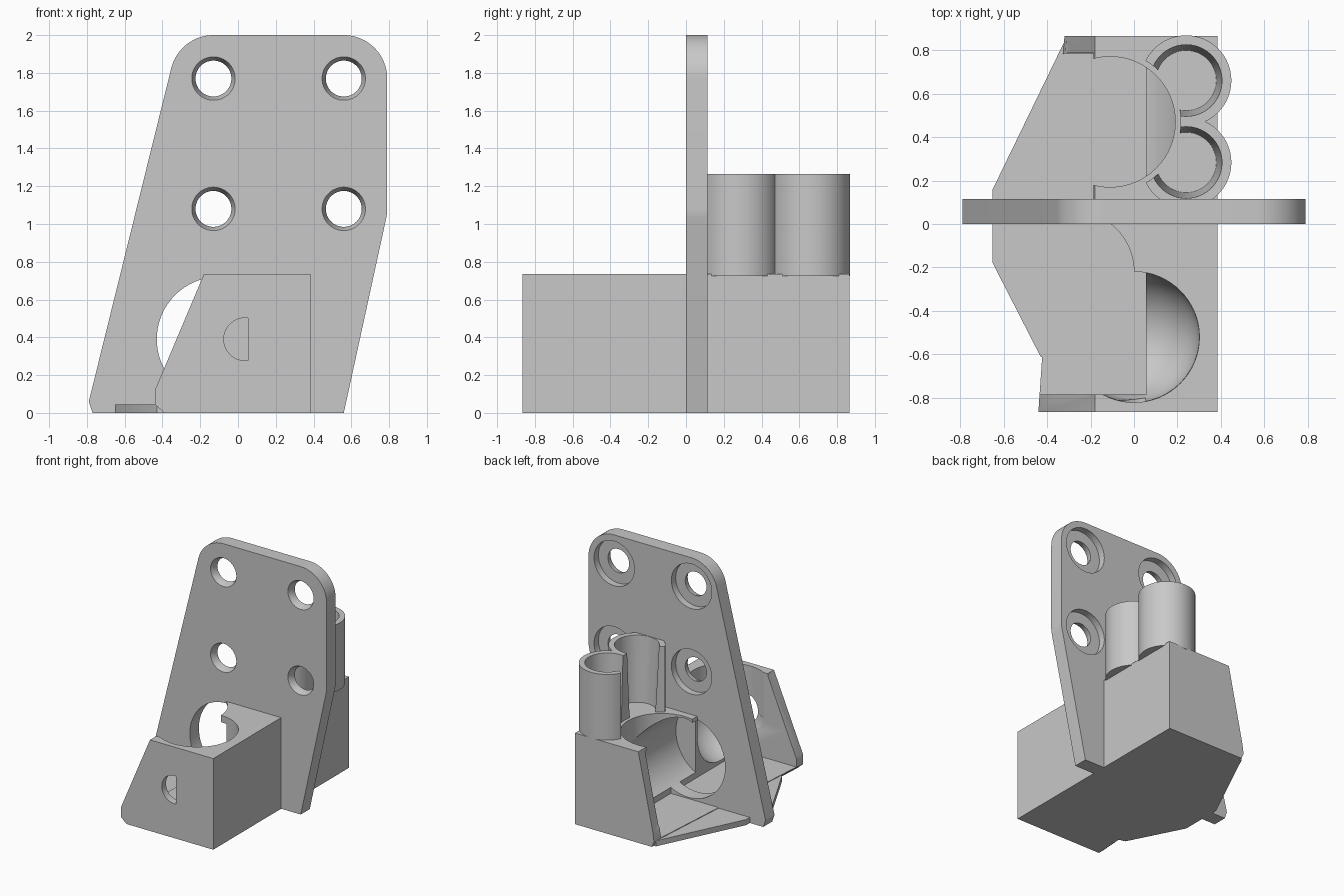
import bpy, bmesh, math
from mathutils import Matrix, Vector

old = bpy.data.objects.get("Cube")
if old:
    bpy.data.objects.remove(old, do_unlink=True)

grey = bpy.data.materials.new("plain grey")
grey.use_nodes = True
grey.diffuse_color = (0.58, 0.58, 0.58, 1)
grey.node_tree.nodes["Principled BSDF"].inputs["Base Color"].default_value = (0.58, 0.58, 0.58, 1)


def finish(name, bm):
    bmesh.ops.triangulate(bm, faces=bm.faces)
    bmesh.ops.recalc_face_normals(bm, faces=bm.faces)
    mesh = bpy.data.meshes.new(name)
    bm.to_mesh(mesh)
    bm.free()
    mesh.materials.append(grey)
    ob = bpy.data.objects.new(name, mesh)
    bpy.context.scene.collection.objects.link(ob)
    return ob


def loft(name, ring_a, ring_b):
    """Solid between two matching rings of 3D points."""
    bm = bmesh.new()
    a = [bm.verts.new(p) for p in ring_a]
    b = [bm.verts.new(p) for p in ring_b]
    bm.faces.new(a)
    bm.faces.new(b[::-1])
    for i in range(len(a)):
        j = (i + 1) % len(a)
        bm.faces.new((a[i], b[i], b[j], a[j]))
    return finish(name, bm)


def along_y(name, pts, y0, y1):
    return loft(name, [(x, y0, z) for x, z in pts], [(x, y1, z) for x, z in pts])


def along_z(name, pts, z0, z1):
    return loft(name, [(x, y, z0) for x, y in pts], [(x, y, z1) for x, y in pts])


def arc(cx, cy, r, start=0, end=360, n=64):
    full = end - start == 360
    steps = [start + (end - start) * i / n for i in range(n if full else n + 1)]
    return [(cx + r * math.cos(math.radians(t)), cy + r * math.sin(math.radians(t))) for t in steps]


def rect(x0, x1, z0, z1):
    return [(x0, z0), (x1, z0), (x1, z1), (x0, z1)]


def volume(mesh):
    bm = bmesh.new()
    bm.from_mesh(mesh)
    v = bm.calc_volume()
    bm.free()
    return v


def combine(ob, tools, operation="DIFFERENCE"):
    """Apply booleans one by one, keeping the first solver that gives a sound solid."""
    for t in tools:
        before = volume(ob.data)
        mod = ob.modifiers.new("cut", "BOOLEAN")
        mod.operation, mod.object = operation, t
        result = None
        for solver in ("MANIFOLD", "EXACT", "FLOAT"):
            mod.solver = solver
            bpy.context.view_layer.update()
            graph = bpy.context.evaluated_depsgraph_get()
            mesh = bpy.data.meshes.new_from_object(ob.evaluated_get(graph))
            ratio = volume(mesh) / before
            if 0.2 < ratio < 2.5 and abs(ratio - 1) > 1e-5:
                result = mesh
                break
        ob.modifiers.clear()
        if result:
            ob.data = result
        bpy.data.objects.remove(t, do_unlink=True)


PLATE = 0.115     # plate thickness
TOP = 0.735       # housing height
BORE = (-0.1, 0.39, 0.33)

# Mounting plate with rounded top corners
outline = ([(-0.77, 0), (0.56, 0)] + arc(0.56, 1.08, 0.23, -12, 0, 4)
           + arc(0.56, 1.77, 0.23, 0, 90, 16) + arc(-0.13, 1.77, 0.23, 90, 166, 14)
           + [(-0.79, 0.06)])
plate = along_y("mounting_plate", outline, 0, PLATE)

# Screw holes: tapered mouth in front, wide recess behind
cuts = [along_y("bore", arc(*BORE), -0.1, 0.3)]
for x in (-0.13, 0.56):
    for z in (1.08, 1.77):
        cuts.append(along_y("hole", arc(x, z, 0.095), -0.1, 0.3))
        cuts.append(along_y("recess", arc(x, z, 0.18), 0.06, 0.3))
        cuts.append(loft("mouth", [(u, -0.01, v) for u, v in arc(x, z, 0.119)],
                         [(u, 0.05, v) for u, v in arc(x, z, 0.094)]))
combine(plate, cuts)

# Housing: block whose open side slants and tapers to the back
front = [(-0.39, 0), (-0.44, 0.045), (-0.44, 0.12), (-0.18, TOP), (0.385, TOP), (0.385, 0)]
back = [(-0.30, 0), (-0.32, 0.045), (-0.31, 0.12), (-0.18, TOP), (0.385, TOP), (0.385, 0)]
housing = loft("housing", [(x, -0.865, z) for x, z in front], [(x, 0.865, z) for x, z in back])

ball = bmesh.new()
bmesh.ops.create_uvsphere(ball, u_segments=48, v_segments=32, radius=0.3,
                          matrix=Matrix.Translation(Vector((0, -0.52, 0.37))))
half_hole = [(x, z) for x, z in arc(0.038, 0.39, 0.113, 82, 278, 32)]
combine(housing, [
    along_y("side_opening", rect(-0.9, 0.055, 0.05, 0.68), -0.785, 0.785),
    along_y("rear_bore", arc(*BORE), -0.2, 0.787),
    along_z("rear_top_opening", arc(-0.11, 0.47, 0.3), 0.4, 1),
    along_y("rear_edge", rect(-0.9, -0.18, 0.3, 0.9), 0.19, 0.786),
    along_z("front_top_opening", arc(0, -0.52, 0.301), 0.37, 1),
    along_z("front_lip", arc(-0.28, -0.22, 0.28), 0.3, 1.01),
    along_y("front_edge", rect(-0.95, -0.12, 0.31, 0.95), -0.784, 0.01),
    finish("front_bowl", ball),
    along_y("shaft_hole", half_hole, -0.95, -0.7),
])

# Floor wing on the open side
wing = along_z("floor_wing", [(-0.65, -0.18), (-0.43, -0.61), (-0.1, -0.7),
                              (-0.1, 0.8), (-0.32, 0.84), (-0.65, 0.16)], 0, 0.045)

# Twin upright tubes with tapered bores, cut open toward the rear top opening
tubes = along_z("twin_tubes", arc(0.24, 0.66, 0.208), 0.725, 1.265)
combine(tubes, [along_z("second_tube", arc(0.24, 0.283, 0.208), 0.725, 1.265)], "UNION")
bores = [loft("tube_bore", [(u, v, 0.72) for u, v in arc(0.24, y, 0.138)],
              [(u, v, 1.27) for u, v in arc(0.24, y, 0.165)]) for y in (0.66, 0.283)]
combine(tubes, bores + [along_z("tube_opening", arc(-0.11, 0.47, 0.325), 0.61, 1.41)])

# Smooth the round surfaces while keeping edges crisp
bpy.ops.object.select_all(action="DESELECT")
for ob in (plate, housing, wing, tubes):
    ob.select_set(True)
bpy.context.view_layer.objects.active = plate
bpy.ops.object.shade_smooth_by_angle(angle=math.radians(30))
